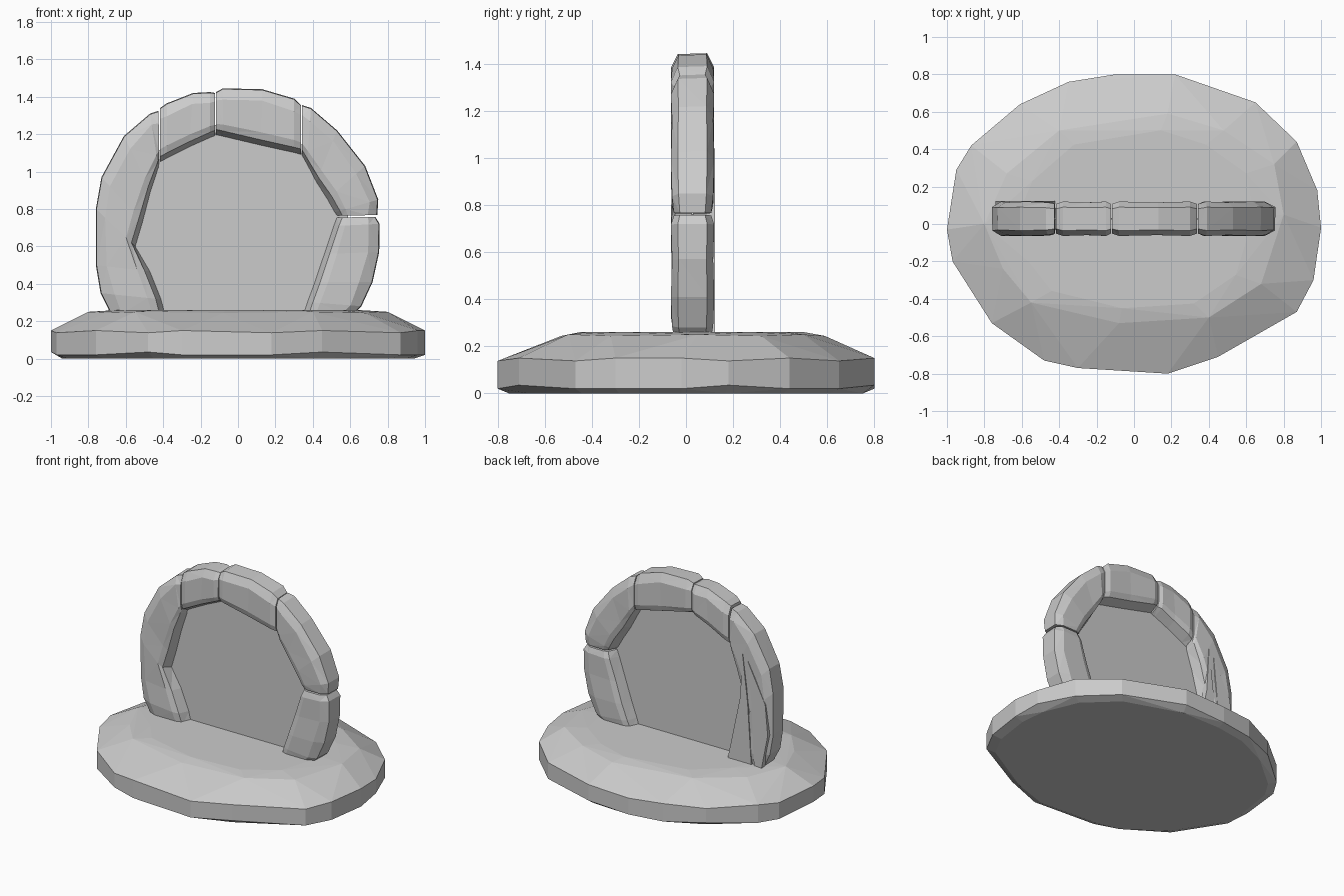
import bpy, bmesh
from mathutils import Vector

if "Cube" in bpy.data.objects:
    bpy.data.objects.remove(bpy.data.objects["Cube"])


def finish(name, bm):
    bmesh.ops.recalc_face_normals(bm, faces=bm.faces)
    me = bpy.data.meshes.new(name)
    bm.to_mesh(me)
    bm.free()
    ob = bpy.data.objects.new(name, me)
    bpy.context.collection.objects.link(ob)
    return ob


# Base: rough oval slab, hull of stacked outlines
rim = [(1, -.02), (.98, .18), (.87, .44), (.65, .65), (.22, .8), (-.1, .8), (-.35, .76),
       (-.61, .64), (-.87, .42), (-.95, .29), (-1, -.03), (-.97, -.2), (-.76, -.53),
       (-.48, -.73), (-.3, -.77), (.18, -.8), (.45, -.71), (.87, -.47), (.96, -.3)]
plateau = [(.8, .05), (.75, .32), (.48, .5), (.18, .59), (-.4, .5), (-.68, .27),
           (-.8, .0), (-.7, -.24), (-.55, -.42), (-.08, -.53), (.4, -.5), (.68, -.32)]
bm = bmesh.new()
for i, (x, y) in enumerate(rim):
    bm.verts.new((x * .94, y * .94, 0))
    bm.verts.new((x, y, .02 + .015 * (i % 3 == 1)))
    bm.verts.new((x, y, .15 - .012 * (i % 2)))
for i, (x, y) in enumerate(plateau):
    bm.verts.new((x, y, .25 - .006 * (i % 2)))
    bm.verts.new((x * .8, y * .85, .26))
res = bmesh.ops.convex_hull(bm, input=bm.verts)
bmesh.ops.delete(bm, geom=[v for v in bm.verts if not v.link_faces], context='VERTS')
finish("base_slab", bm)

# Arch stones: each station is (inner x, inner z, outer x, outer z)
MID = .028
# Cross-section as (fraction from inner to outer edge, inward taper, y)
SECTION = [(0, .03, MID), (0, 0, -.05), (.15, 0, -.064), (.72, 0, -.064), (1, .0, -.035),
           (1, 0, .09), (.72, 0, .12), (.15, 0, .12), (0, 0, .105)]
stones = {
    "left_stone": [(-.42, .24, -.68, .24), (-.44, .32, -.735, .35), (-.5, .47, -.76, .5),
                   (-.57, .62, -.76, .8), (-.53, .75, -.73, .97), (-.48, .92, -.61, 1.19),
                   (-.43, 1.05, -.47, 1.31), (-.423, 1.07, -.424, 1.325)],
    "upper_left_stone": [(-.417, 1.08, -.417, 1.34), (-.38, 1.1, -.38, 1.365),
                         (-.26, 1.16, -.24, 1.42), (-.15, 1.21, -.15, 1.425),
                         (-.123, 1.22, -.122, 1.42)],
    "keystone": [(-.117, 1.225, -.118, 1.425), (-.08, 1.217, -.08, 1.445),
                 (.12, 1.17, .13, 1.44), (.3, 1.13, .3, 1.39), (.337, 1.12, .337, 1.355)],
    "upper_right_stone": [(.343, 1.115, .343, 1.355), (.37, 1.07, .39, 1.34),
                          (.43, .97, .53, 1.22), (.5, .87, .68, 1.03),
                          (.545, .79, .75, .85), (.558, .765, .745, .767)],
    "right_stone": [(.558, .755, .735, .757), (.54, .71, .757, .72), (.49, .56, .755, .57),
                    (.44, .41, .72, .41), (.4, .3, .66, .28), (.38, .24, .62, .24)],
}
for name, path in stones.items():
    bm = bmesh.new()
    rings = []
    last = len(path) - 1
    for k, (ix, iz, ox, oz) in enumerate(path):
        inner, outer = Vector((ix, 0, iz)), Vector((ox, 0, oz))
        inward = (inner - outer).normalized()
        # stone ends and alternate stations pinch slightly for a hewn look
        pinch = .86 if k in (0, last) else (1 if k % 2 else .95)
        ring = []
        for f, taper, y in SECTION:
            p = inner.lerp(outer, f) + inward * taper
            if f == 1:
                p += inward * (.004 if y < 0 else .0)
            elif f == .72:
                p += inward * (.012 * (k % 2))
            # crown the outer edge
            if f == .72:
                p = p.lerp(outer, .2)
            ring.append(bm.verts.new((p.x, MID + (y - MID) * pinch, p.z)))
        rings.append(ring)
    n = len(SECTION)
    for a, b in zip(rings, rings[1:]):
        for j in range(n):
            bm.faces.new((a[j], a[(j + 1) % n], b[(j + 1) % n], b[j]))
    bm.faces.new(rings[0])
    bm.faces.new(rings[-1])
    bmesh.ops.triangulate(bm, faces=bm.faces)
    finish(name, bm)


def plate(name, outline, y0, y1):
    bm = bmesh.new()
    front = [bm.verts.new((x, y0, z)) for x, z in outline]
    back = [bm.verts.new((x, y1, z)) for x, z in outline]
    bm.faces.new(front)
    bm.faces.new(back)
    n = len(outline)
    for i in range(n):
        bm.faces.new((front[i], front[(i + 1) % n], back[(i + 1) % n], back[i]))
    return finish(name, bm)


# Flat panel filling the opening
plate("opening_panel", [(-.45, .24), (-.59, .62), (-.45, 1.1), (-.12, 1.25),
                        (.36, 1.14), (.59, .76), (.42, .24)], MID - .004, MID + .004)

# Chipped slivers on the back of the left leg
plate("back_shard", [(-.42, .25), (-.61, .25), (-.58, .7), (-.54, 1.04), (-.52, .72)], .08, .124)
plate("back_sliver", [(-.63, .25), (-.69, .25), (-.74, .5), (-.72, .72), (-.58, 1.0), (-.61, .7)],
      .08, .122)
